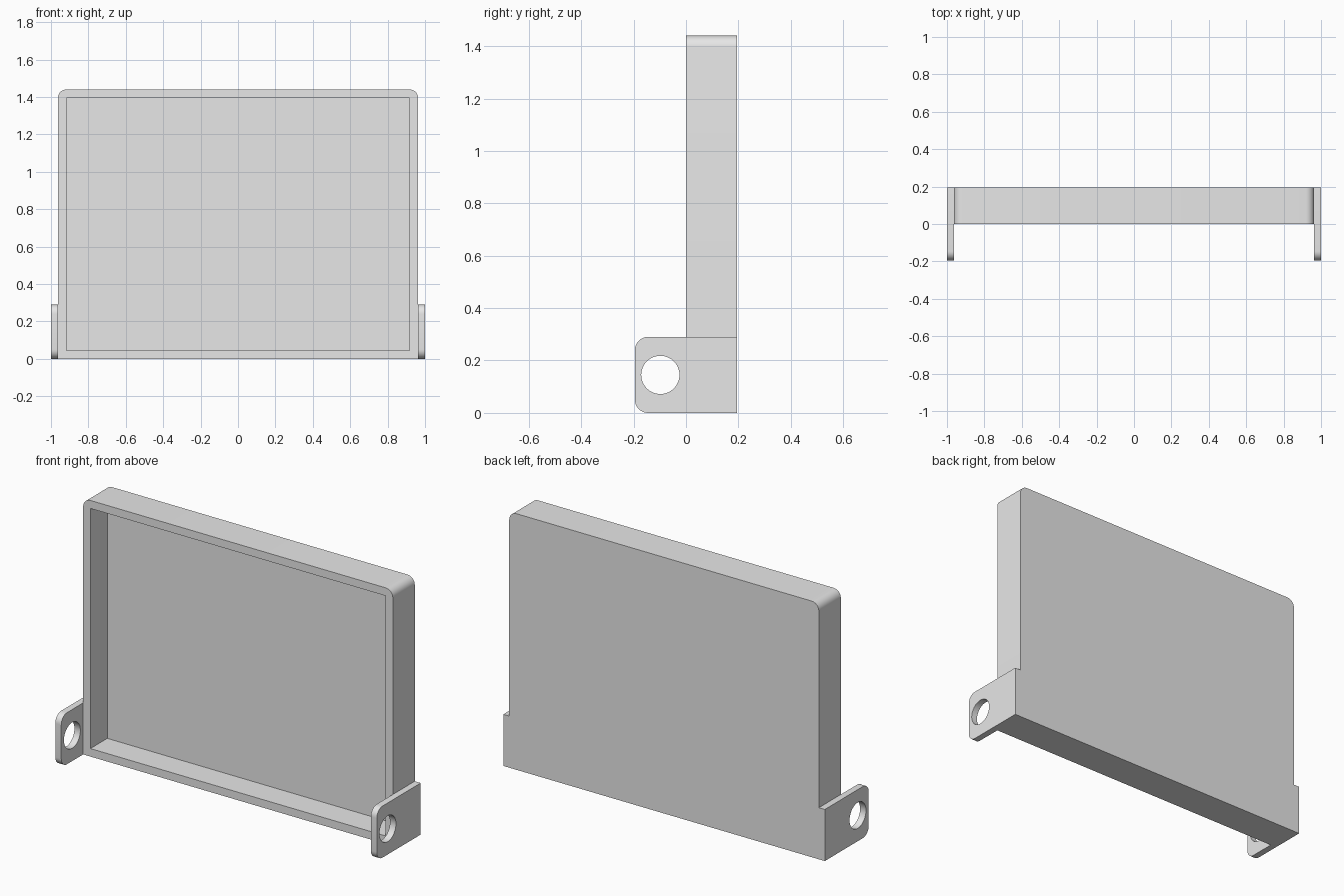
import bpy, bmesh, math
from mathutils import Vector

cube = bpy.data.objects.get("Cube")
if cube:
    bpy.data.objects.remove(cube, do_unlink=True)

HALF_W, HEIGHT, BACK, WALL = 0.963, 1.44, 0.195, 0.045
EAR_H, EAR_R, HOLE_R = 0.29, 0.05, 0.073

grey = bpy.data.materials.new("light_grey")
grey.use_nodes = True
grey.diffuse_color = (0.8, 0.8, 0.8, 1)
grey.node_tree.nodes["Principled BSDF"].inputs["Base Color"].default_value = (0.8, 0.8, 0.8, 1)


def arc(cx, cy, r, start, end, steps=8):
    return [(cx + r * math.cos(math.radians(start + (end - start) * i / steps)),
             cy + r * math.sin(math.radians(start + (end - start) * i / steps)))
            for i in range(steps + 1)]


def extrude_profile(name, points, place, direction):
    """Solid made by sweeping a closed 2D profile along a direction."""
    bm = bmesh.new()
    face = bm.faces.new([bm.verts.new(place(*p)) for p in points])
    swept = bmesh.ops.extrude_face_region(bm, geom=[face], use_keep_orig=True)
    verts = [v for v in swept["geom"] if isinstance(v, bmesh.types.BMVert)]
    bmesh.ops.translate(bm, vec=Vector(direction), verts=verts)
    bmesh.ops.recalc_face_normals(bm, faces=bm.faces)
    mesh = bpy.data.meshes.new(name)
    bm.to_mesh(mesh)
    bm.free()
    mesh.materials.append(grey)
    obj = bpy.data.objects.new(name, mesh)
    bpy.context.collection.objects.link(obj)
    return obj


def cut(target, cutter):
    mod = target.modifiers.new("cut", "BOOLEAN")
    mod.operation = "DIFFERENCE"
    mod.solver = "EXACT"
    mod.object = cutter
    bpy.context.view_layer.objects.active = target
    bpy.ops.object.modifier_apply(modifier=mod.name)
    bpy.data.objects.remove(cutter, do_unlink=True)


def smooth(obj):
    bpy.ops.object.select_all(action="DESELECT")
    obj.select_set(True)
    bpy.context.view_layer.objects.active = obj
    bpy.ops.object.shade_smooth_by_angle(angle=math.radians(30))


# Shallow tray with rounded top corners and an open front
r = 0.045
outline = [(-HALF_W, 0), (HALF_W, 0)]
outline += arc(HALF_W - r, HEIGHT - r, r, 0, 90)
outline += arc(-HALF_W + r, HEIGHT - r, r, 90, 180)
tray = extrude_profile("tray", outline, lambda x, z: (x, 0, z), (0, BACK, 0))
w = HALF_W - WALL
recess = extrude_profile("recess_cutter",
                         [(-w, WALL), (w, WALL), (w, HEIGHT - WALL), (-w, HEIGHT - WALL)],
                         lambda x, z: (x, -0.1, z), (0, 0.1 + BACK - WALL, 0))
cut(tray, recess)
smooth(tray)

# Mounting ears with rounded front corners and a round hole
for side, name in ((1, "left_ear"), (-1, "right_ear")):
    profile = [(BACK, 0), (BACK, EAR_H)]
    profile += arc(-BACK + EAR_R, EAR_H - EAR_R, EAR_R, 90, 180)
    profile += arc(-BACK + EAR_R, EAR_R, EAR_R, 180, 270)
    ear = extrude_profile(name, profile, lambda y, z: (side * HALF_W, y, z),
                          (side * (1 - HALF_W), 0, 0))
    hole = extrude_profile("hole_cutter", arc(-0.098, EAR_H / 2, HOLE_R, 0, 360, 48)[:-1],
                           lambda y, z: (side * 0.9, y, z), (side * 0.2, 0, 0))
    cut(ear, hole)
    smooth(ear)
